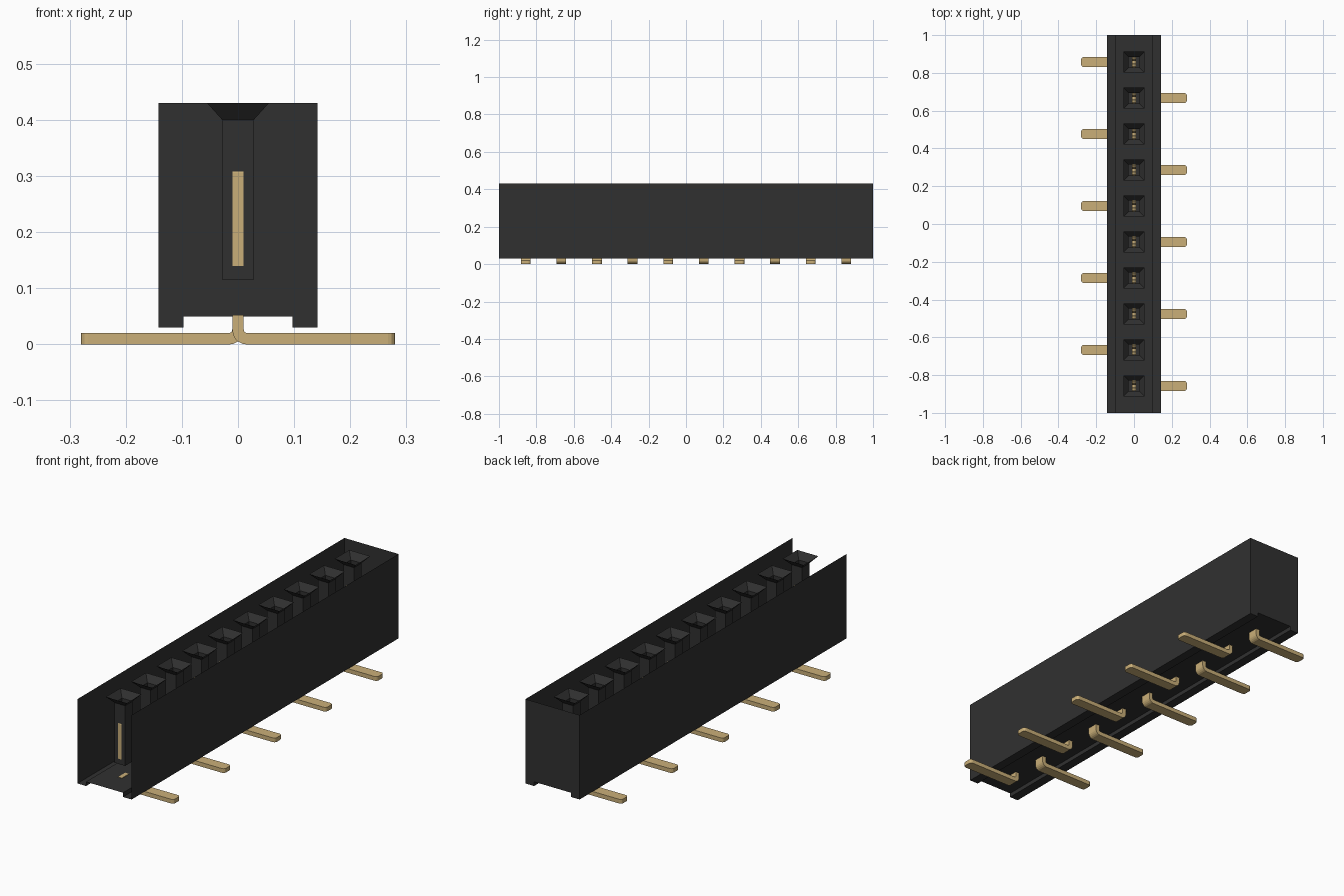
import bpy, bmesh, math
from mathutils import Vector

cube = bpy.data.objects.get("Cube")
if cube:
    bpy.data.objects.remove(cube, do_unlink=True)


def material(name, rgb):
    m = bpy.data.materials.new(name)
    m.use_nodes = True
    m.diffuse_color = (*rgb, 1)
    bsdf = m.node_tree.nodes["Principled BSDF"]
    bsdf.inputs["Base Color"].default_value = (*rgb, 1)
    bsdf.inputs["Roughness"].default_value = 0.6
    return m


BLACK = material("black plastic", (0.030, 0.030, 0.030))
GOLD = material("gold contact", (0.59, 0.43, 0.19))


def finish(name, bm, mat):
    me = bpy.data.meshes.new(name)
    bm.to_mesh(me)
    bm.free()
    me.materials.append(mat)
    ob = bpy.data.objects.new(name, me)
    bpy.context.collection.objects.link(ob)
    return ob


def prism(bm, points, offset):
    """Closed solid: a flat outline swept along an offset."""
    face = bm.faces.new([bm.verts.new(p) for p in points])
    res = bmesh.ops.extrude_face_region(bm, geom=[face], use_keep_orig=True)
    moved = [g for g in res["geom"] if isinstance(g, bmesh.types.BMVert)]
    bmesh.ops.translate(bm, verts=moved, vec=Vector(offset))
    bmesh.ops.recalc_face_normals(bm, faces=bm.faces)


def arc(cx, cz, r, a0, a1, n=5):
    return [(cx + r * math.cos(math.radians(a0 + (a1 - a0) * i / n)),
             cz + r * math.sin(math.radians(a0 + (a1 - a0) * i / n))) for i in range(n + 1)]


COUNT, PITCH = 10, 0.1905
ROWS = [(i - (COUNT - 1) / 2) * PITCH for i in range(COUNT)]

# Housing shell: side walls, feet and raised floor swept along y, closed at the back
half = [(0.142, 0.43), (0.142, 0.03), (0.097, 0.03), (0.097, 0.05)]
outline = [(-x, z) for x, z in half] + half[::-1]
bm = bmesh.new()
front = [bm.verts.new((x, -1, z)) for x, z in outline]
back = [bm.verts.new((x, 1, z)) for x, z in outline]
for i in range(len(outline) - 1):
    bm.faces.new((front[i], front[i + 1], back[i + 1], back[i]))
bm.faces.new(back)
finish("housing", bm, BLACK)

# Sockets: square funnel above a straight shaft with a raised slot in its floor
for n, y in enumerate(ROWS):
    bm = bmesh.new()
    rings = []
    for h, z in ((0.055, 0.43), (0.028, 0.40), (0.028, 0.115)):
        rings.append([bm.verts.new((sx * h, y + sy * h, z))
                      for sx, sy in ((-1, -1), (1, -1), (1, 1), (-1, 1))])
    for a, b in zip(rings, rings[1:]):
        for i in range(4):
            j = (i + 1) % 4
            bm.faces.new((a[i], a[j], b[j], b[i]))
    bm.faces.new(rings[-1])
    prism(bm, [(-0.01, y - 0.027, 0.116), (0.01, y - 0.027, 0.116),
               (0.01, y + 0.027, 0.116), (-0.01, y + 0.027, 0.116)], (0, 0, 0.024))
    finish(f"socket_{n + 1}", bm, BLACK)

# Spring contacts: forks with two prongs, showing through the shaft walls
prong = [(0.029, 0.14), (0.029, 0.306), (0.024, 0.316), (0.015, 0.312),
         (0.006, 0.28), (0.012, 0.16)]
fork = prong + [(-a, z) for a, z in reversed(prong)]
for n, y in enumerate(ROWS):
    bm = bmesh.new()
    prism(bm, [(-0.01, y + a, z) for a, z in fork], (0.02, 0, 0))
    finish(f"contact_{n + 1}", bm, GOLD)

# Leads: bent strips leaving alternately to +x and -x, with rounded tips
lead = ([(-0.01, 0.052)] + arc(0.015, 0.025, 0.025, 180, 270)
        + [(0.28, 0.0), (0.28, 0.02)] + arc(0.017, 0.027, 0.007, 270, 180, 3)
        + [(0.01, 0.052)])
for n, y in enumerate(ROWS):
    side = 1 if n % 2 == 0 else -1
    bm = bmesh.new()
    prism(bm, [(side * x, y - 0.026, z) for x, z in lead], (0, 0.052, 0))
    tips = [e for e in bm.edges
            if all(abs(abs(v.co.x) - 0.28) < 1e-4 for v in e.verts)
            and abs(e.verts[0].co.z - e.verts[1].co.z) > 0.01]
    bmesh.ops.bevel(bm, geom=tips, offset=0.013, segments=3, profile=0.5, affect='EDGES')
    finish(f"lead_{n + 1}", bm, GOLD)
